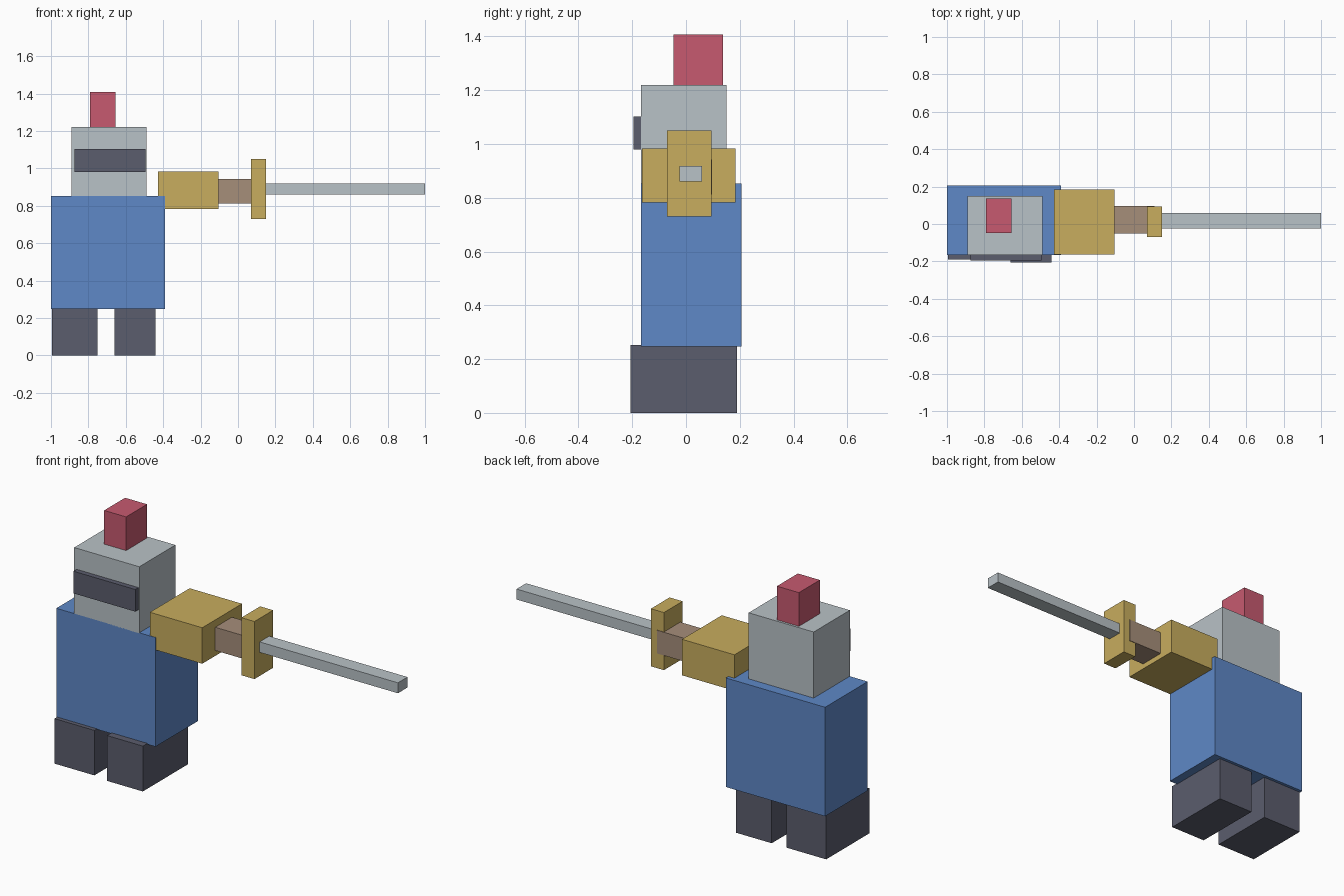
import bpy

cube = bpy.data.objects.get("Cube")
if cube:
    bpy.data.objects.remove(cube, do_unlink=True)


def linear(c):
    return c / 12.92 if c <= 0.04045 else ((c + 0.055) / 1.055) ** 2.4


def material(name, hex_code):
    rgb = [linear(int(hex_code[i:i + 2], 16) / 255) for i in (0, 2, 4)]
    mat = bpy.data.materials.new(name)
    mat.use_nodes = True
    mat.diffuse_color = (*rgb, 1)
    bsdf = next(n for n in mat.node_tree.nodes if n.type == 'BSDF_PRINCIPLED')
    bsdf.inputs["Base Color"].default_value = (*rgb, 1)
    return mat


def box(name, mat, x, y, z):
    """Flat-faced box from its (min, max) range on each axis."""
    spans = (x, y, z)
    bpy.ops.mesh.primitive_cube_add(size=1, location=[(a + b) / 2 for a, b in spans])
    obj = bpy.context.object
    obj.name = name
    obj.scale = [b - a for a, b in spans]
    bpy.ops.object.transform_apply(location=False, rotation=False, scale=True)
    obj.data.materials.append(mat)
    return obj


blue = material("tunic blue", "5E88C7")
dark = material("dark slate", "5B5D6D")
steel = material("steel grey", "B9C2C7")
gold = material("gold", "C8AD5E")
red = material("plume red", "C75A70")
brown = material("grip brown", "A68E7A")

# Legs
box("right_leg", dark, (-0.995, -0.75), (-0.19, 0.19), (0, 0.25))
box("left_leg", dark, (-0.66, -0.44), (-0.207, 0.19), (0, 0.252))

# Body and head
box("torso", blue, (-1, -0.39), (-0.167, 0.207), (0.247, 0.853))
box("helmet", steel, (-0.89, -0.49), (-0.167, 0.15), (0.85, 1.22))
box("visor", dark, (-0.875, -0.495), (-0.195, -0.16), (0.98, 1.103))
box("plume", red, (-0.79, -0.655), (-0.047, 0.137), (1.215, 1.407))

# Arm and sword
box("left_arm", gold, (-0.427, -0.105), (-0.164, 0.185), (0.783, 0.983))
box("sword_grip", brown, (-0.11, 0.11), (-0.05, 0.097), (0.813, 0.942))
box("sword_guard", gold, (0.07, 0.15), (-0.07, 0.094), (0.73, 1.05))
box("sword_blade", steel, (0.14, 1), (-0.024, 0.06), (0.861, 0.919))
